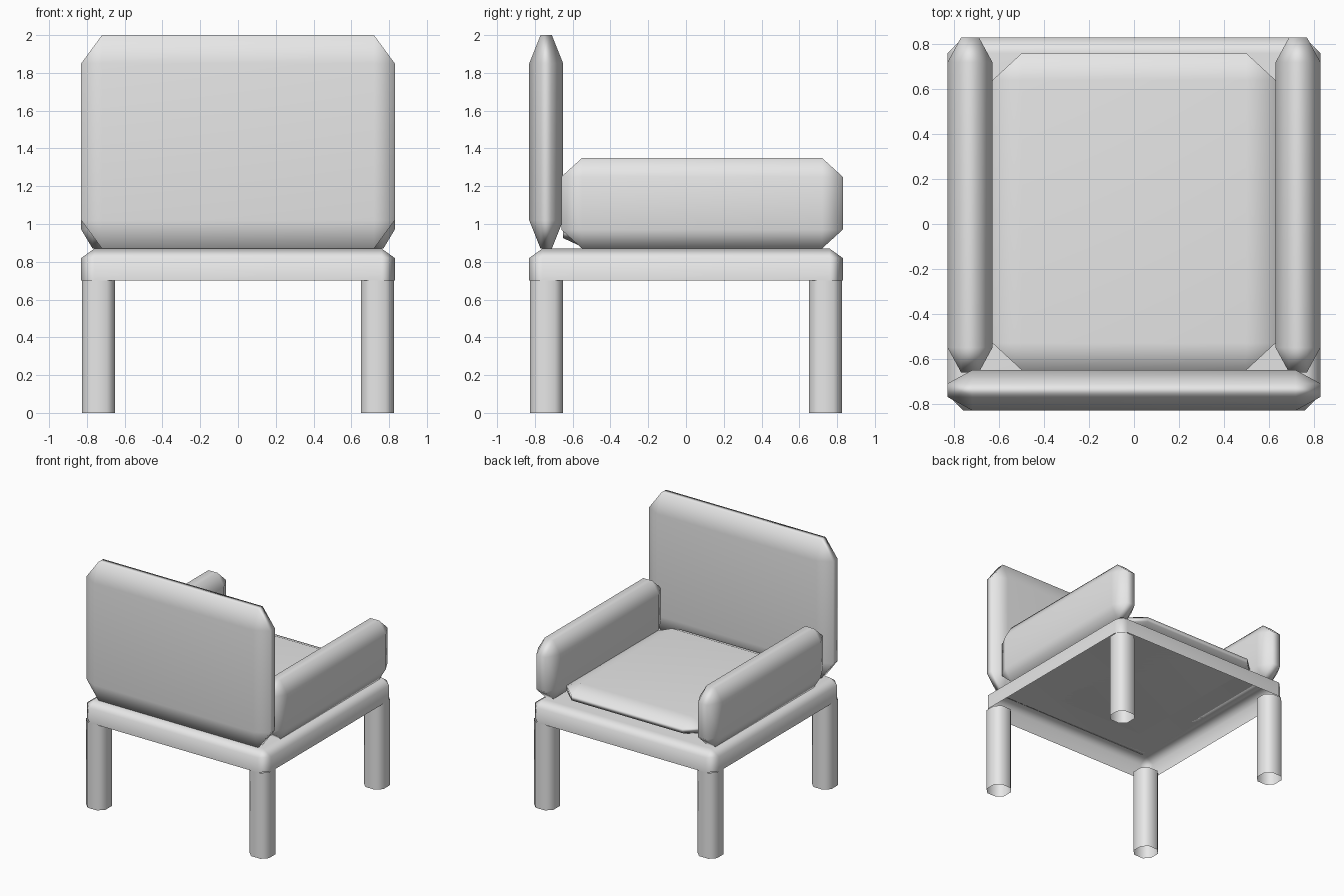
import bpy
import bmesh
from mathutils import Vector

cube = bpy.data.objects.get("Cube")
if cube:
    bpy.data.objects.remove(cube, do_unlink=True)

grey = bpy.data.materials.new("plain grey")
grey.use_nodes = True
GREY = (0.8, 0.8, 0.8, 1)
grey.diffuse_color = GREY
grey.node_tree.nodes["Principled BSDF"].inputs["Base Color"].default_value = GREY


def chamfered_block(name, low, high, inset, open_at=()):
    """Box with one chamfer on every edge; open_at lists (height, up) open cuts."""
    bm = bmesh.new()
    bmesh.ops.create_cube(bm, size=2)
    bmesh.ops.bevel(bm, geom=bm.edges[:], offset=0.5, segments=1,
                    affect='EDGES', clamp_overlap=False)
    # Move the chamfer to its own inset along each axis
    for v in bm.verts:
        for i in range(3):
            step = inset[i] if abs(v.co[i]) < 0.75 else 0
            v.co[i] = high[i] - step if v.co[i] > 0 else low[i] + step
    for height, up in open_at:
        bmesh.ops.bisect_plane(bm, geom=bm.verts[:] + bm.edges[:] + bm.faces[:],
                               plane_co=(0, 0, height), plane_no=(0, 0, up),
                               clear_outer=True)
    bmesh.ops.recalc_face_normals(bm, faces=bm.faces[:])
    centre = (Vector(low) + Vector(high)) / 2
    bmesh.ops.translate(bm, verts=bm.verts[:], vec=-centre)
    for f in bm.faces:
        f.smooth = True
    mesh = bpy.data.meshes.new(name)
    bm.to_mesh(mesh)
    bm.free()
    mesh.materials.append(grey)
    obj = bpy.data.objects.new(name, mesh)
    obj.location = centre
    bpy.context.collection.objects.link(obj)
    # Keep the large panels flat while the chamfers shade softly
    obj.modifiers.new("soft chamfers", 'WEIGHTED_NORMAL')
    return obj


# Seat frame: a shallow tray, open underneath
chamfered_block("seat_frame", (-0.83, -0.83, 0.53), (0.83, 0.83, 0.87),
                (0.07, 0.07, 0.05), [(0.70, -1)])

# Cushions
chamfered_block("backrest", (-0.83, -0.83, 0.87), (0.83, -0.65, 2.0),
                (0.11, 0.06, 0.15))
chamfered_block("seat_cushion", (-0.63, -0.65, 0.87), (0.63, 0.76, 1.02),
                (0.13, 0.12, 0.055))

# Armrests and legs, mirrored about the middle
for side, label in ((1, "left"), (-1, "right")):
    x0, x1 = sorted((side * 0.63, side * 0.83))
    chamfered_block(label + "_armrest", (x0, -0.66, 0.87), (x1, 0.83, 1.35),
                    (0.06, 0.11, 0.10))
    x0, x1 = sorted((side * 0.65, side * 0.825))
    for end, place in ((-1, "front"), (1, "back")):
        y0, y1 = sorted((end * 0.65, end * 0.825))
        chamfered_block(f"{place}_{label}_leg", (x0, y0, -0.1), (x1, y1, 0.8),
                        (0.045, 0.045, 0.05), [(0, -1), (0.70, 1)])
